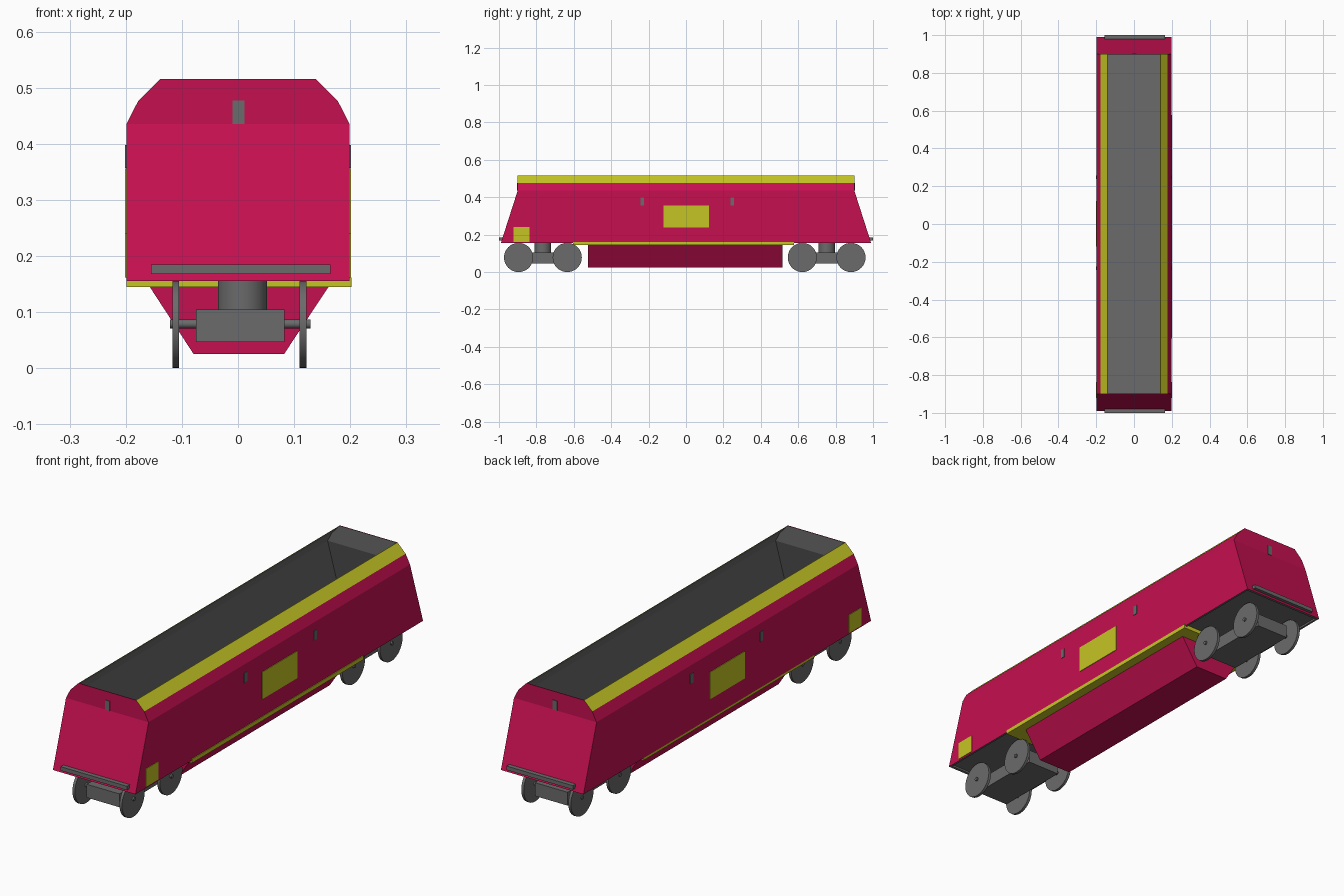
import bpy, bmesh, math
from mathutils import Matrix

if "Cube" in bpy.data.objects:
    bpy.data.objects.remove(bpy.data.objects["Cube"])


def material(name, rgb):
    m = bpy.data.materials.new(name)
    m.diffuse_color = (*rgb, 1)
    m.use_nodes = True
    m.node_tree.nodes["Principled BSDF"].inputs["Base Color"].default_value = m.diffuse_color
    return m


RED = material("crimson paint", (0.56, 0.005, 0.08))
YELLOW = material("yellow paint", (0.56, 0.56, 0.018))
GREY = material("grey metal", (0.145, 0.145, 0.145))


def finish(bm, name, *mats):
    bmesh.ops.recalc_face_normals(bm, faces=bm.faces)
    me = bpy.data.meshes.new(name)
    bm.to_mesh(me)
    bm.free()
    ob = bpy.data.objects.new(name, me)
    bpy.context.collection.objects.link(ob)
    for m in mats:
        me.materials.append(m)
    return ob


def box(name, x, y, z, mat):
    bm = bmesh.new()
    bmesh.ops.create_cube(bm, size=1)
    for v in bm.verts:
        for i, (a, b) in enumerate((x, y, z)):
            v.co[i] = b if v.co[i] > 0 else a
    return finish(bm, name, mat)


def cylinder(name, centre, radius, length, axis, mat, segments=32):
    bm = bmesh.new()
    turn = Matrix.Rotation(math.pi / 2, 4, 'Y') if axis == 'X' else Matrix()
    bmesh.ops.create_cone(bm, cap_ends=True, segments=segments, radius1=radius,
                          radius2=radius, depth=length,
                          matrix=Matrix.Translation(centre) @ turn)
    ob = finish(bm, name, mat)
    bpy.context.view_layer.objects.active = ob
    ob.select_set(True)
    bpy.ops.object.shade_smooth_by_angle(angle=math.radians(35))
    ob.select_set(False)
    return ob


# Open wagon body: stacked rectangular rings (half width, half length, height),
# running from the underside, up the outside, over the rim and down the inside
rings = [(0.19, 0.978, 0.163), (0.19, 0.978, 0.155), (0.199, 0.99, 0.155),
         (0.199, 0.90, 0.435), (0.178, 0.90, 0.476), (0.139, 0.90, 0.515),
         (0.137, 0.897, 0.515), (0.175, 0.897, 0.474), (0.196, 0.897, 0.434),
         (0.196, 0.982, 0.168)]
bm = bmesh.new()
loops = [[bm.verts.new((sx * w, sy * l, z))
          for sx, sy in ((1, -1), (1, 1), (-1, 1), (-1, -1))]
         for w, l, z in rings]
bm.faces.new(loops[0]).material_index = 2
bm.faces.new(loops[-1]).material_index = 2
for level in range(len(loops) - 1):
    lo, hi = loops[level], loops[level + 1]
    for i in range(4):
        f = bm.faces.new((lo[i], lo[(i + 1) % 4], hi[(i + 1) % 4], hi[i]))
        if level < 2 or level > 5:
            f.material_index = 2          # underside and inside
        elif level >= 4 and i in (0, 2):
            f.material_index = 1          # sloping side rims
finish(bm, "wagon_body", RED, YELLOW, GREY)

# Discharge hopper below the body
bm = bmesh.new()
profile = [(-0.158, 0.146), (-0.079, 0.025), (0.082, 0.025), (0.162, 0.146)]
face = bm.faces.new([bm.verts.new((x, -0.525, z)) for x, z in profile])
ext = bmesh.ops.extrude_face_region(bm, geom=[face])["geom"]
bmesh.ops.translate(bm, vec=(0, 1.04, 0),
                    verts=[g for g in ext if isinstance(g, bmesh.types.BMVert)])
finish(bm, "discharge_hopper", RED)
box("sill_plate", (-0.199, 0.202), (-0.605, 0.577), (0.145, 0.162), YELLOW)

# Painted panels and small brackets on both sides
for s, side in ((-1, "left"), (1, "right")):
    x = sorted((s * 0.198, s * 0.2015))
    box(side + "_centre_panel", x, (-0.12, 0.122), (0.238, 0.356), YELLOW)
    box(side + "_corner_panel", x, (-0.922, -0.836), (0.162, 0.24), YELLOW)
    for y in (-0.234, 0.247):
        box(side + "_bracket", x, (y - 0.01, y + 0.01), (0.357, 0.398), GREY)

# End beams, end brackets and bogies
for s, end in ((-1, "front"), (1, "back")):
    box(end + "_beam", (-0.155, 0.165), sorted((s * 0.978, s)),
        (0.168, 0.185), GREY)
    box(end + "_bracket", (-0.01, 0.012), sorted((s * 0.898, s * 0.9025)),
        (0.435, 0.477), GREY)
    yc = -0.765 if s < 0 else 0.752
    box(end + "_bogie_frame", (-0.075, 0.083), (yc - 0.17, yc + 0.17),
        (0.047, 0.105), GREY)
    cylinder(end + "_bogie_pivot", (0.008, yc, 0.133), 0.044, 0.06, 'Z', GREY)
    for dy in (-0.13, 0.13):
        cylinder(end + "_axle", (0.004, yc + dy, 0.079), 0.008, 0.25, 'X',
                 GREY, 16)
        for x in (-0.111, 0.116):
            cylinder(end + "_wheel", (x, yc + dy, 0.078), 0.078, 0.012, 'X', GREY)
